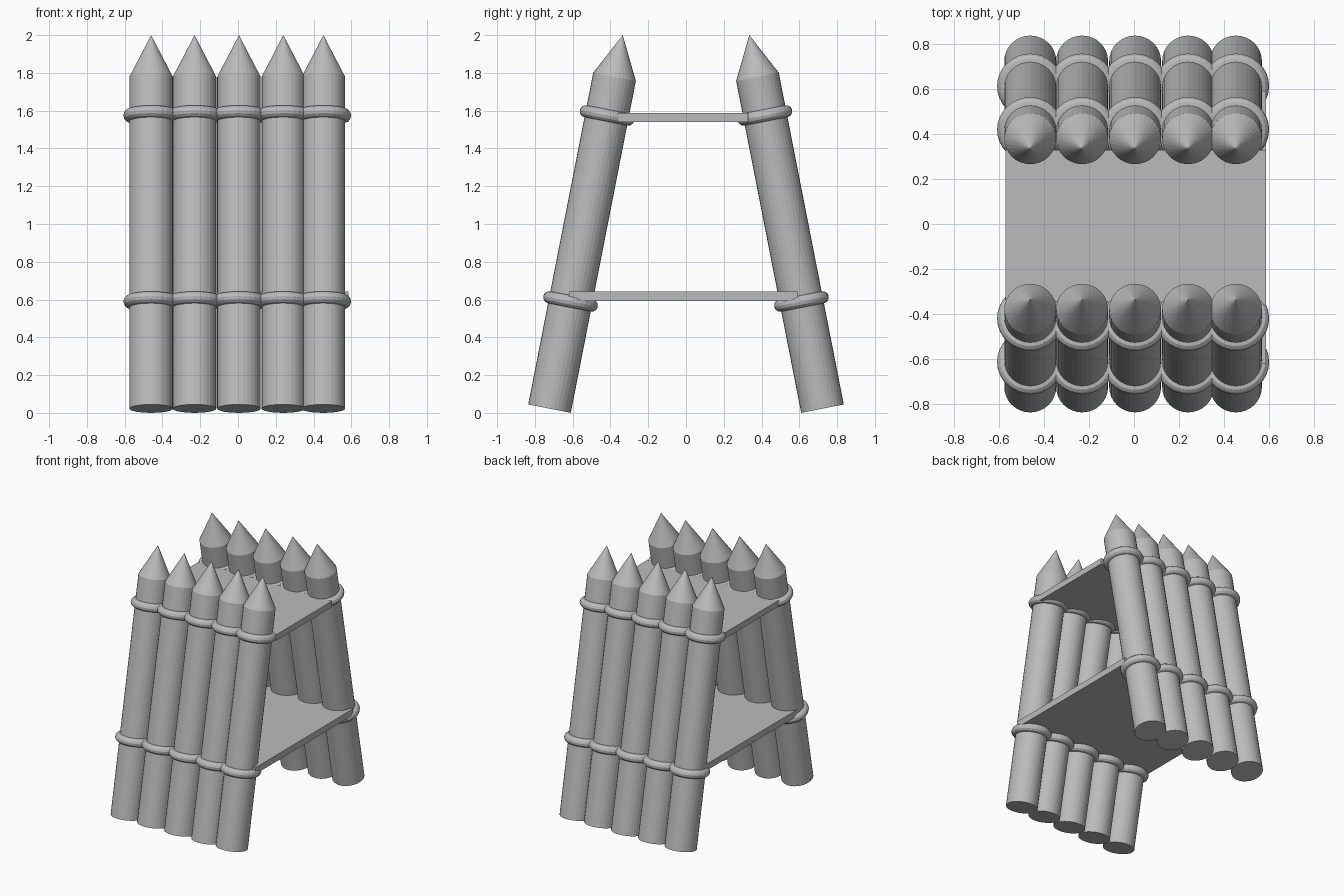
import bpy, math
from mathutils import Vector, Matrix

if "Cube" in bpy.data.objects:
    bpy.data.objects.remove(bpy.data.objects["Cube"])

grey = bpy.data.materials.new("plain grey")
grey.diffuse_color = (0.5, 0.5, 0.5, 1)
grey.use_nodes = True
grey.node_tree.nodes["Principled BSDF"].inputs["Base Color"].default_value = grey.diffuse_color

R = 0.115                               # log radius
XS = (-0.46, -0.23, 0.005, 0.24, 0.452) # log positions along the wall
BASE = Vector((0, -0.7225, 0.0225))     # centre of a front log's foot
TIP = Vector((0, -0.335, 2.0))          # point of a front log
AXIS = TIP - BASE
LENGTH = AXIS.length
SHOULDER = LENGTH - 0.225               # where the point begins
LEAN = math.atan2(AXIS.y, AXIS.z)


def finish(obj, name):
    obj.name = obj.data.name = name
    obj.data.materials.append(grey)
    return obj


def log(name):
    """Sharpened log along +z, one closed mesh."""
    n = 32
    ang = [2 * math.pi * i / n for i in range(n)]
    verts = [(R * math.cos(a), R * math.sin(a), z) for z in (0, SHOULDER) for a in ang]
    verts.append((0, 0, LENGTH))
    faces = [list(range(n))[::-1]]
    for i in range(n):
        j = (i + 1) % n
        faces += [(i, j, n + j, n + i), (n + i, n + j, 2 * n)]
    mesh = bpy.data.meshes.new(name)
    mesh.from_pydata(verts, [], faces)
    obj = bpy.data.objects.new(name, mesh)
    bpy.context.collection.objects.link(obj)
    return finish(obj, name)


def ring(name):
    bpy.ops.mesh.primitive_torus_add(major_radius=0.115, minor_radius=0.032,
                                     major_segments=32, minor_segments=12)
    return finish(bpy.context.object, name)


def plank(name, x0, x1, y0, y1, z0, z1):
    bpy.ops.mesh.primitive_cube_add(size=1)
    obj = bpy.context.object
    obj.data.transform(Matrix.Translation(((x0 + x1) / 2, (y0 + y1) / 2, (z0 + z1) / 2))
                       @ Matrix.Diagonal((x1 - x0, y1 - y0, z1 - z0, 1)))
    return finish(obj, name)


# two leaning log walls, each log bound by two rings
for side, s in (("front", 1), ("back", -1)):
    for k, x in enumerate(XS, 1):
        # back wall is the front wall mirrored in y
        place = Matrix.Translation((x, s * BASE.y, BASE.z)) @ Matrix.Rotation(-s * LEAN, 4, 'X')
        log(f"{side}_log_{k}").matrix_world = place
        for level, z in (("lower", 0.59), ("upper", 1.575)):
            d = (z - BASE.z) / math.cos(LEAN)
            ring(f"{side}_{level}_ring_{k}").matrix_world = place @ Matrix.Translation((0, 0, d))

# platforms between the walls
plank("upper_platform", -0.57, 0.585, -0.36, 0.328, 1.54, 1.587)
plank("lower_platform", -0.57, 0.585, -0.62, 0.59, 0.592, 0.642)
